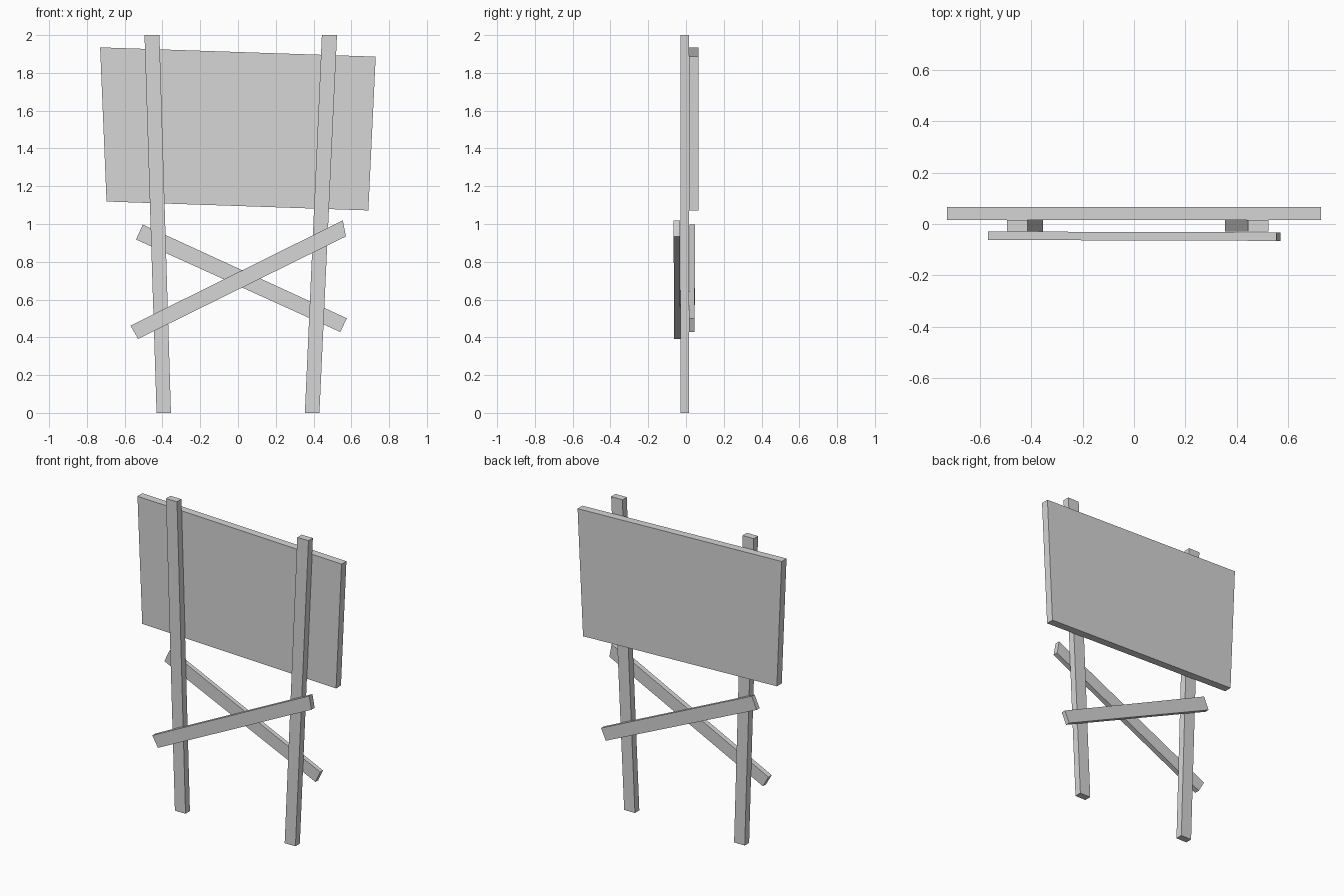
import bpy
import bmesh

cube = bpy.data.objects.get("Cube")
if cube:
    bpy.data.objects.remove(cube, do_unlink=True)

# Single plain light grey for the whole sign
GREY = (0.67, 0.67, 0.67, 1.0)
grey = bpy.data.materials.new("light_grey")
grey.use_nodes = True
grey.diffuse_color = GREY
grey.node_tree.nodes["Principled BSDF"].inputs["Base Color"].default_value = GREY


def plank(name, outline, front, back, skew=0.0):
    """Extrude a front outline (x, z) from y=front to y=back; skew tilts it along x."""
    bm = bmesh.new()
    face = bm.faces.new([bm.verts.new((x, front + skew * x, z)) for x, z in outline])
    ext = bmesh.ops.extrude_face_region(bm, geom=[face])
    moved = [v for v in ext["geom"] if isinstance(v, bmesh.types.BMVert)]
    bmesh.ops.translate(bm, verts=moved, vec=(0, back - front, 0))
    bmesh.ops.recalc_face_normals(bm, faces=bm.faces)
    mesh = bpy.data.meshes.new(name)
    bm.to_mesh(mesh)
    bm.free()
    mesh.materials.append(grey)
    obj = bpy.data.objects.new(name, mesh)
    bpy.context.collection.objects.link(obj)


# Splayed posts
plank("right_post", [(-0.431, 0), (-0.355, 0), (-0.416, 2), (-0.495, 2)], -0.029, 0.016)
plank("left_post", [(0.354, 0), (0.431, 0), (0.524, 2), (0.444, 2)], -0.029, 0.016)

# Crooked board behind the posts
plank("sign_board", [(-0.696, 1.119), (0.69, 1.072), (0.729, 1.886), (-0.73, 1.935)],
      0.016, 0.066)

# Crossed braces, one on each side of the posts
plank("front_brace", [(-0.529, 0.392), (0.571, 0.934), (0.555, 1.019), (-0.569, 0.462)],
      -0.064, -0.031, -0.003)
plank("back_brace", [(-0.54, 0.918), (0.542, 0.428), (0.576, 0.501), (-0.504, 0.997)],
      0.018, 0.047, -0.003)
